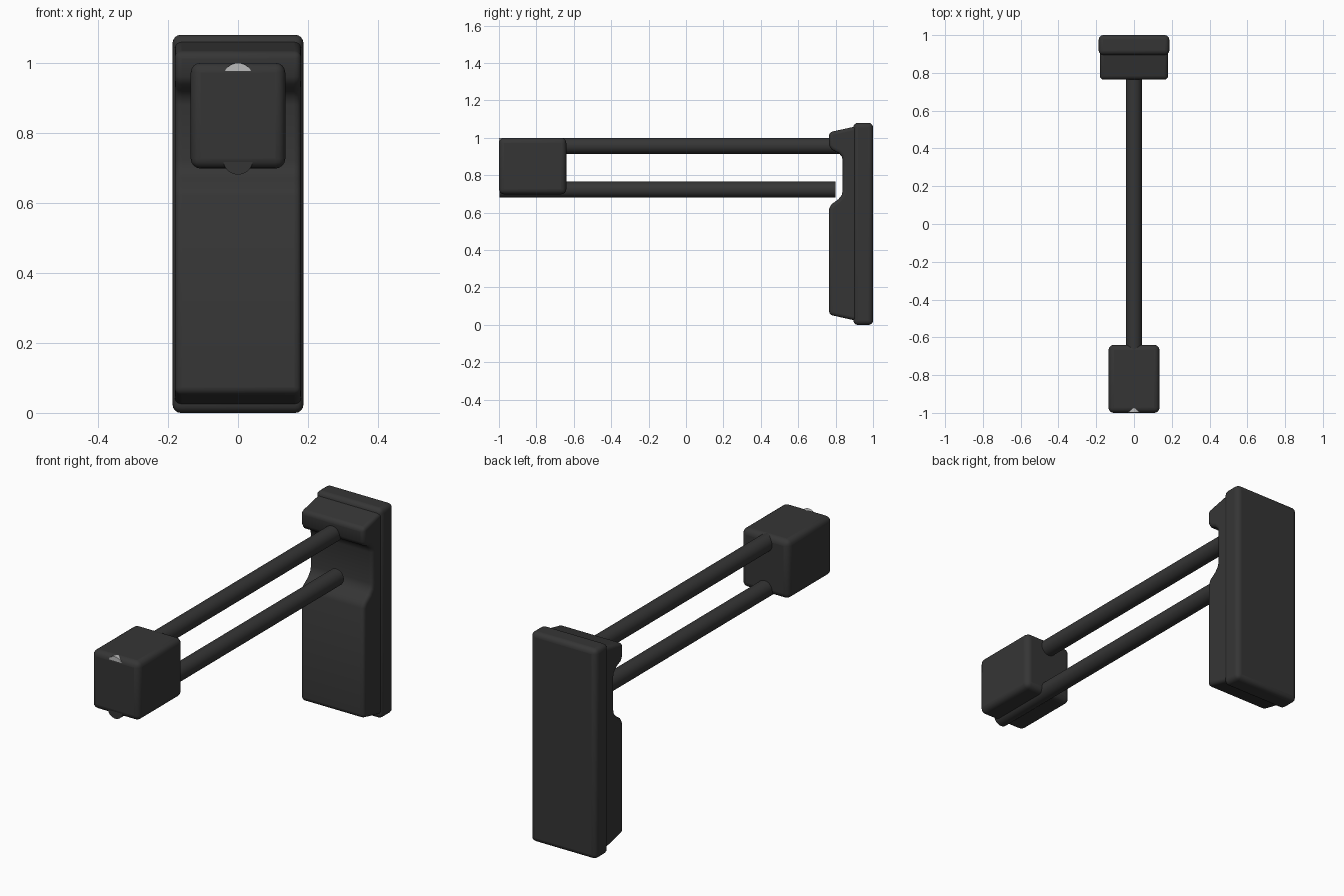
import bpy, bmesh, math
from mathutils import Matrix, Vector

cube = bpy.data.objects.get("Cube")
if cube:
    bpy.data.objects.remove(cube, do_unlink=True)


def material(name, value, rough):
    mat = bpy.data.materials.new(name)
    mat.use_nodes = True
    color = (value, value, value, 1)
    mat.diffuse_color = color
    bsdf = mat.node_tree.nodes["Principled BSDF"]
    bsdf.inputs["Base Color"].default_value = color
    bsdf.inputs["Roughness"].default_value = rough
    return mat


dark = material("dark plastic", 0.036, 0.6)
silver = material("light grey metal", 0.5, 0.4)


def finish(name, bm, mat, bevel=0):
    bmesh.ops.recalc_face_normals(bm, faces=bm.faces)
    mesh = bpy.data.meshes.new(name)
    bm.to_mesh(mesh)
    bm.free()
    mesh.materials.append(mat)
    obj = bpy.data.objects.new(name, mesh)
    bpy.context.collection.objects.link(obj)
    if bevel:
        mod = obj.modifiers.new("Rounded edges", "BEVEL")
        mod.width = bevel
        mod.segments = 4
        mod.limit_method = "ANGLE"
        mod.angle_limit = math.radians(40)
    bpy.ops.object.select_all(action="DESELECT")
    obj.select_set(True)
    bpy.context.view_layer.objects.active = obj
    bpy.ops.object.shade_smooth_by_angle(angle=math.radians(35))
    return obj


def box(name, low, high, bevel):
    low, high = Vector(low), Vector(high)
    bm = bmesh.new()
    place = Matrix.Translation((low + high) / 2) @ Matrix.Diagonal((*(high - low), 1))
    bmesh.ops.create_cube(bm, size=1, matrix=place)
    return finish(name, bm, dark, bevel)


def rod(name, y0, y1, z, radius, mat):
    bm = bmesh.new()
    place = Matrix.Translation((0, (y0 + y1) / 2, z)) @ Matrix.Rotation(math.pi / 2, 4, "X")
    bmesh.ops.create_cone(bm, cap_ends=True, segments=32, radius1=radius,
                          radius2=radius, depth=y1 - y0, matrix=place)
    return finish(name, bm, mat)


# Wall plate
box("back_plate", (-0.187, 0.895, 0), (0.187, 1, 1.08), 0.024)

# Housing with a recess, extruded across x from its side profile (y, z)
profile = [(0.92, 0.02), (0.765, 0.055), (0.765, 0.62), (0.778, 0.645), (0.815, 0.672),
           (0.833, 0.695), (0.838, 0.72), (0.838, 0.88), (0.832, 0.902), (0.815, 0.92),
           (0.778, 0.938), (0.765, 0.96), (0.765, 1.03), (0.92, 1.064)]
bm = bmesh.new()
side = bm.faces.new([bm.verts.new((-0.18, y, z)) for y, z in profile])
ext = bmesh.ops.extrude_face_region(bm, geom=[side], use_keep_orig=True)
moved = [v for v in ext["geom"] if isinstance(v, bmesh.types.BMVert)]
bmesh.ops.translate(bm, verts=moved, vec=(0.36, 0, 0))
finish("front_housing", bm, dark, 0.018)

# Twin rods
rod("upper_rod", -0.95, 0.88, 0.957, 0.0425, dark)
rod("lower_rod", -0.998, 0.80, 0.723, 0.0425, dark)
rod("upper_rod_tip", -0.999, -0.95, 0.957, 0.0425, silver)

# End block
box("end_block", (-0.135, -1, 0.698), (0.135, -0.64, 1), 0.028)
